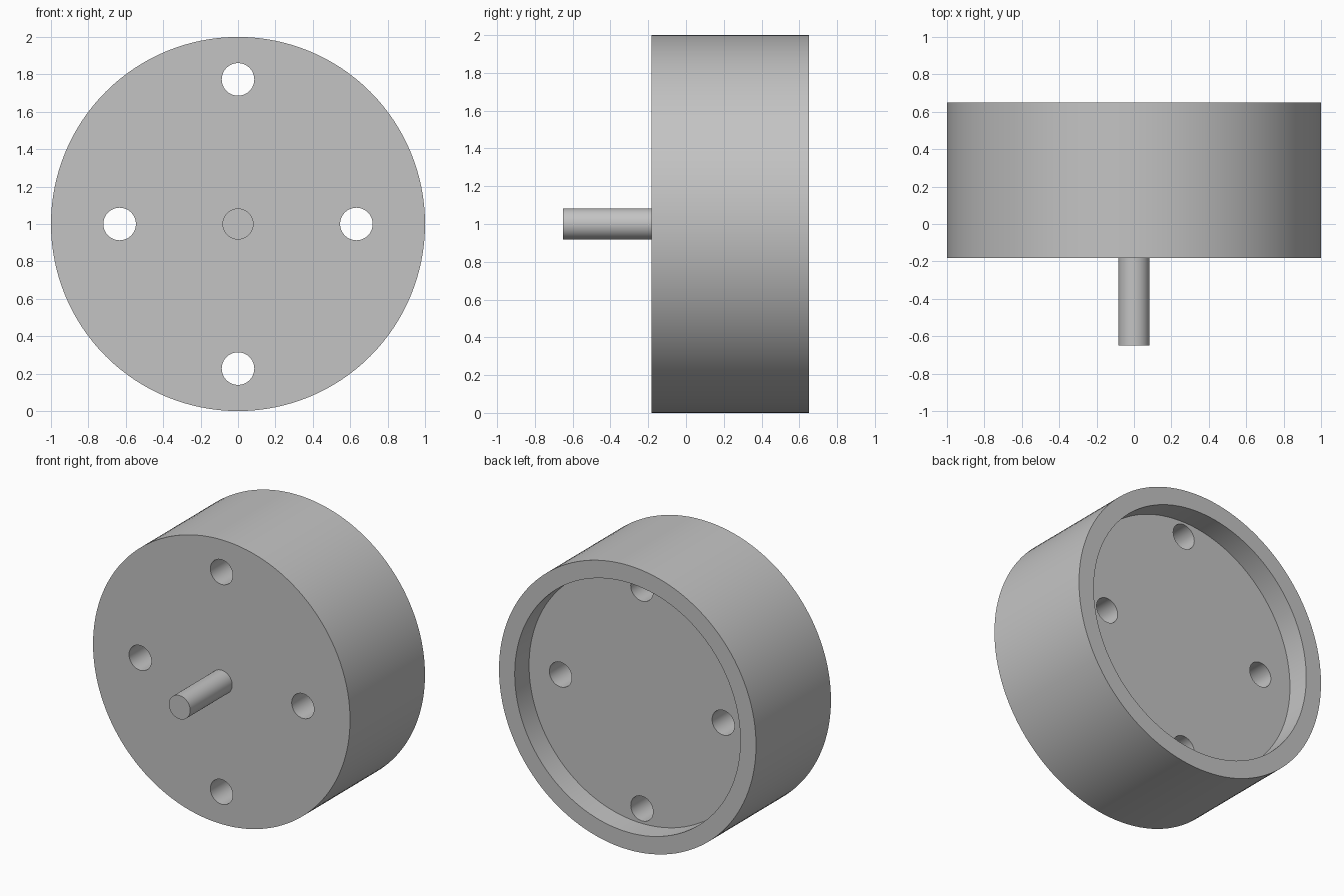
import bpy
import math

cube = bpy.data.objects.get("Cube")
if cube:
    bpy.data.objects.remove(cube, do_unlink=True)

FRONT, BACK, AXIS_Z = -0.183, 0.65, 1.0

grey = bpy.data.materials.new("plain grey")
grey.use_nodes = True
colour = (0.55, 0.55, 0.55, 1)
grey.diffuse_color = colour
grey.node_tree.nodes["Principled BSDF"].inputs["Base Color"].default_value = colour


def rod(name, radius, y0, y1, x=0.0, z=AXIS_Z, sides=64):
    """Cylinder lying along y, from y0 to y1."""
    bpy.ops.mesh.primitive_cylinder_add(
        vertices=sides, radius=radius, depth=y1 - y0,
        location=(x, (y0 + y1) / 2, z), rotation=(math.pi / 2, 0, 0))
    obj = bpy.context.object
    obj.name = name
    obj.data.materials.append(grey)
    return obj


def cut(target, cutter):
    cutter.hide_render = True
    mod = target.modifiers.new("cut", "BOOLEAN")
    mod.operation = "DIFFERENCE"
    mod.solver = "EXACT"
    mod.object = cutter
    bpy.context.view_layer.objects.active = target
    bpy.ops.object.modifier_apply(modifier=mod.name)
    bpy.data.objects.remove(cutter, do_unlink=True)


# Thick round body with a shallow recess in the back
body = rod("body", 1.0, FRONT, BACK, sides=128)
cut(body, rod("recess_cutter", 0.878, BACK - 0.16, BACK + 0.1, sides=128))

# Four through holes
for side in (-1, 1):
    cut(body, rod("side_hole_cutter", 0.087, FRONT - 0.1, BACK + 0.1, x=side * 0.633))
    cut(body, rod("end_hole_cutter", 0.087, FRONT - 0.1, BACK + 0.1, z=AXIS_Z + side * 0.773))

# Central pin on the front
pin = rod("pin", 0.083, -0.65, FRONT + 0.02)

# Smooth round walls, crisp rims
for obj in (body, pin):
    bpy.ops.object.select_all(action="DESELECT")
    obj.select_set(True)
    bpy.context.view_layer.objects.active = obj
    bpy.ops.object.shade_smooth_by_angle(angle=math.radians(30))
